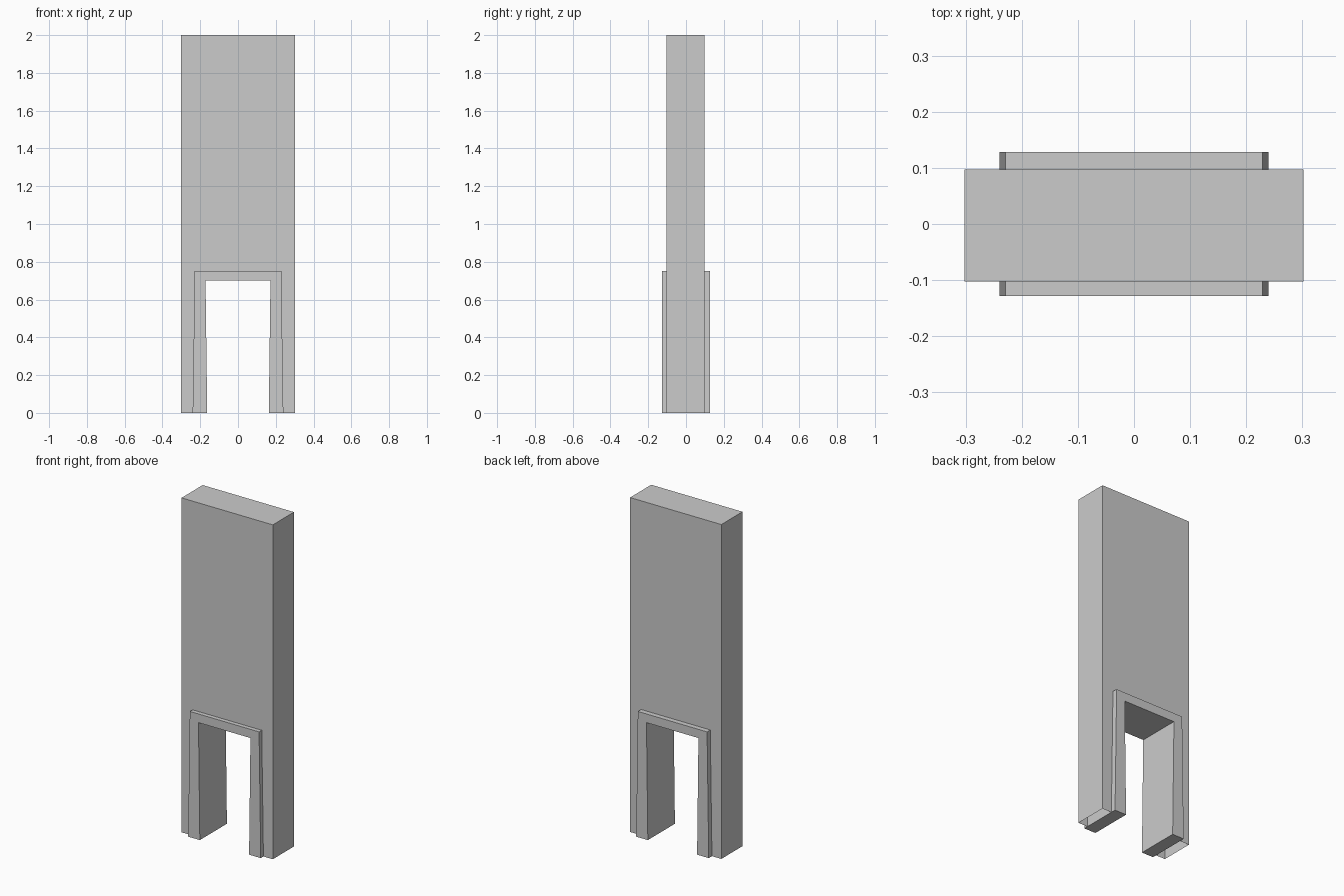
import bpy
import bmesh

cube = bpy.data.objects.get("Cube")
if cube:
    bpy.data.objects.remove(cube, do_unlink=True)

grey = bpy.data.materials.new("plain grey")
grey.use_nodes = True
colour = (0.6, 0.6, 0.6, 1)
grey.diffuse_color = colour
grey.node_tree.nodes["Principled BSDF"].inputs["Base Color"].default_value = colour


def arch(name, half, y_front, y_back, open_bottom=False):
    """Extrude a mirrored arch outline; half lists (x, z) from outer foot to inner foot."""
    outer, inner = half[:2], half[2:]
    outline = ([(-x, z) for x, z in outer] + outer[::-1]
               + inner[::-1] + [(-x, z) for x, z in inner])
    bm = bmesh.new()
    face = bm.faces.new([bm.verts.new((x, y_front, z)) for x, z in outline])
    new = bmesh.ops.extrude_face_region(bm, geom=[face])["geom"]
    verts = [v for v in new if isinstance(v, bmesh.types.BMVert)]
    bmesh.ops.translate(bm, verts=verts, vec=(0, y_back - y_front, 0))
    bmesh.ops.recalc_face_normals(bm, faces=bm.faces)
    if open_bottom:
        feet = [f for f in bm.faces if all(v.co.z < 0.001 for v in f.verts)]
        bmesh.ops.delete(bm, geom=feet, context='FACES_ONLY')
    mesh = bpy.data.meshes.new(name)
    bm.to_mesh(mesh)
    bm.free()
    mesh.materials.append(grey)
    obj = bpy.data.objects.new(name, mesh)
    bpy.context.collection.objects.link(obj)
    return obj


# Tall wall panel with a doorway, hollow at the feet
arch("wall", [(0.302, 0), (0.302, 2), (0.2, 0.725), (0.2, 0)],
     -0.1025, 0.0975, open_bottom=True)

# Door frame lining the opening and standing proud on both sides
arch("door_frame", [(0.24, 0), (0.229, 0.752), (0.172, 0.7), (0.163, 0)],
     -0.128, 0.128)
